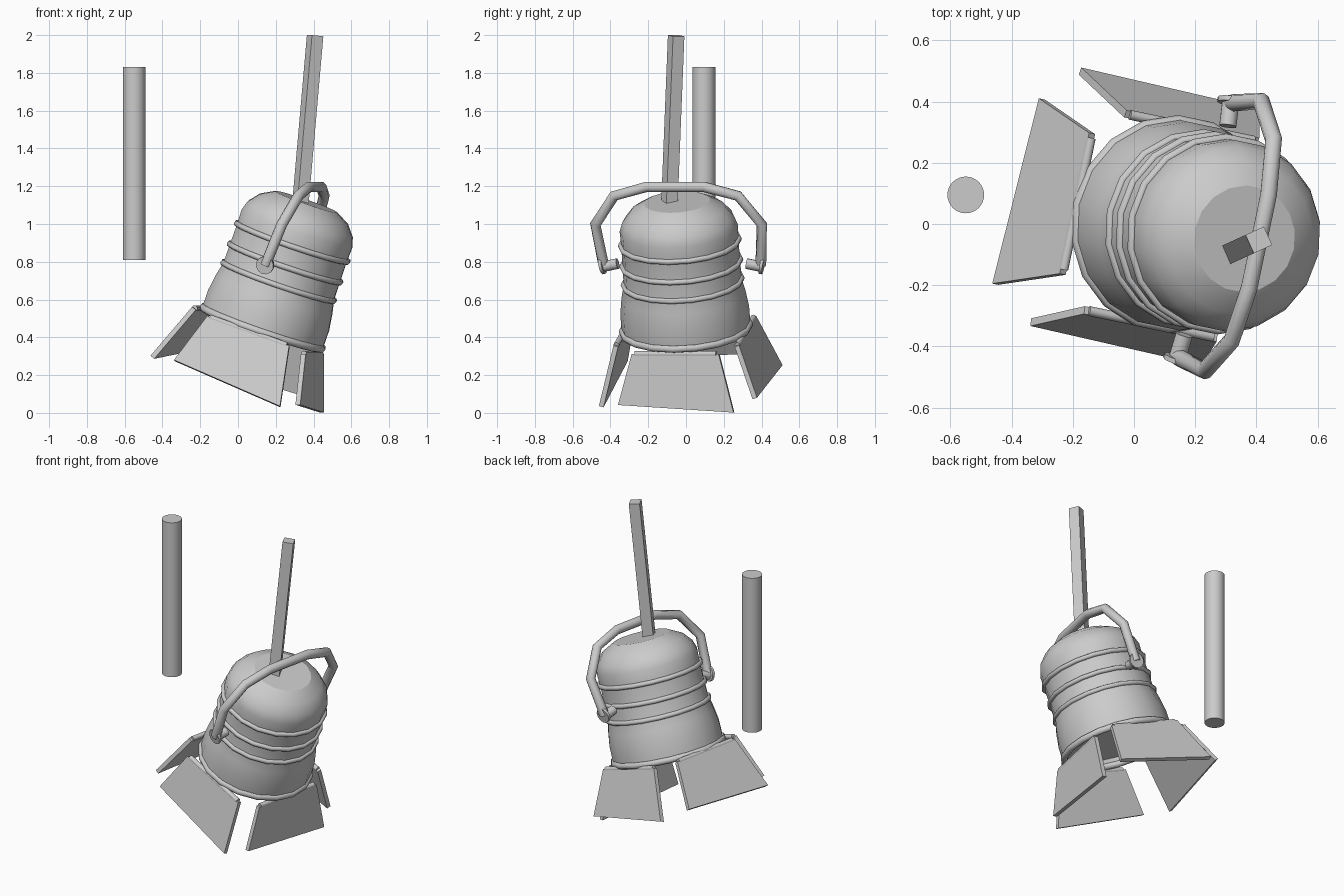
import bpy, bmesh, math
from mathutils import Matrix, Vector

cube = bpy.data.objects.get("Cube")
if cube:
    bpy.data.objects.remove(cube, do_unlink=True)

# One flat grey for everything
grey = bpy.data.materials.new("plain grey")
grey.use_nodes = True
colour = (0.6, 0.6, 0.6, 1)
grey.diffuse_color = colour
grey.node_tree.nodes["Principled BSDF"].inputs["Base Color"].default_value = colour


def rot(angle, axis):
    return Matrix.Rotation(math.radians(angle), 4, axis)


# Lamp frame: origin at the mouth of the housing, local z along its axis
YAW = rot(-11.8, 'Z')
LAMP = Matrix.Translation((0.13, 0, 0.45)) @ YAW @ rot(19.5, 'Y')
YOKE = Matrix.Translation((0.232, -0.02, 0.782)) @ YAW @ rot(23.5, 'Y')


def finish(obj, matrix, smooth=None):
    obj.data.materials.clear()
    obj.data.materials.append(grey)
    obj.matrix_world = matrix
    if smooth:
        bpy.ops.object.select_all(action='DESELECT')
        obj.select_set(True)
        bpy.context.view_layer.objects.active = obj
        bpy.ops.object.shade_smooth_by_angle(angle=math.radians(smooth))
    return obj


def from_bmesh(name, bm, matrix, smooth=None):
    bmesh.ops.recalc_face_normals(bm, faces=bm.faces)
    mesh = bpy.data.meshes.new(name)
    bm.to_mesh(mesh)
    bm.free()
    obj = bpy.data.objects.new(name, mesh)
    bpy.context.collection.objects.link(obj)
    return finish(obj, matrix, smooth)


def lathe(name, profile, matrix, sides=18, smooth=26):
    bm = bmesh.new()
    verts = [bm.verts.new((r, 0, z)) for r, z in profile]
    edges = [bm.edges.new(pair) for pair in zip(verts, verts[1:])]
    bmesh.ops.spin(bm, geom=verts + edges, axis=(0, 0, 1), cent=(0, 0, 0),
                   angle=math.tau, steps=sides, use_duplicate=False)
    bmesh.ops.remove_doubles(bm, verts=bm.verts, dist=0.0005)
    return from_bmesh(name, bm, matrix, smooth)


def rod(name, radius, length, matrix, sides=12):
    bm = bmesh.new()
    bmesh.ops.create_cone(bm, cap_ends=True, segments=sides,
                          radius1=radius, radius2=radius, depth=length)
    return from_bmesh(name, bm, matrix, 50)


def ring(name, radius, thickness, height):
    bpy.ops.mesh.primitive_torus_add(major_segments=18, minor_segments=8,
                                     major_radius=radius, minor_radius=thickness)
    obj = bpy.context.object
    obj.name = name
    return finish(obj, LAMP @ Matrix.Translation((0, 0, height)), 60)


# Housing: flared mouth, straight barrel and rounded top with a flat cap, recessed lens
lathe("housing", [(0, 0.04), (0.32, 0.04), (0.33, 0), (0.342, 0.02), (0.342, 0.1),
                  (0.329, 0.19), (0.313, 0.26), (0.311, 0.48), (0.314, 0.56),
                  (0.297, 0.61), (0.25, 0.667), (0.175, 0.708), (0, 0.708)], LAMP)
ring("mouth_rim", 0.336, 0.021, 0)
for i, height in enumerate((0.26, 0.365, 0.48)):
    ring(f"band_{i + 1}", 0.314, 0.015, height)


# Barn doors: skewed tapered slabs hinged below the rim, each with its own splay
def barn_door(name, turn, inner, outer, drop, top=0.02):
    hinge = Vector((inner, 0, -top))
    tip = Vector((outer, 0, -drop))
    slope = (tip - hinge).normalized()
    skew = slope * 0.02
    out = Vector((-slope.z, 0, slope.x)) * 0.013
    bm = bmesh.new()
    loops = []
    for side in (out, -out):
        loops.append([bm.verts.new(p + side + Vector((0, w, 0)))
                      for p, w in ((hinge, -0.235), (hinge, 0.235),
                                   (tip + skew, 0.312), (tip - skew, -0.312))])
    front, back = loops
    bm.faces.new(front)
    bm.faces.new(back[::-1])
    for i in range(4):
        j = (i + 1) % 4
        bm.faces.new((front[i], back[i], back[j], front[j]))
    place = LAMP @ rot(turn, 'Z')
    from_bmesh(name, bm, place)
    rod(name + "_hinge", 0.016, 0.44,
        place @ Matrix.Translation(hinge) @ rot(90, 'X'), 8)


barn_door("left_door", 0, 0.3, 0.383, 0.318, 0.04)
barn_door("back_door", 90, 0.32, 0.42, 0.305)
barn_door("right_door", 180, 0.338, 0.442, 0.305, 0.01)
barn_door("front_door", 270, 0.335, 0.415, 0.313)

# Yoke: a bent tube arching over the housing
half = [(0.425, 0), (0.45, 0.235), (0.335, 0.40), (0.155, 0.452)]
path = [(-y, z) for y, z in half] + half[::-1]
curve = bpy.data.curves.new("yoke", 'CURVE')
curve.dimensions = '3D'
curve.bevel_depth = 0.029
curve.bevel_resolution = 2
curve.use_fill_caps = True
spline = curve.splines.new('POLY')
spline.points.add(len(path) - 1)
for point, (y, z) in zip(spline.points, path):
    point.co = (0, y, z, 1)
yoke = bpy.data.objects.new("yoke", curve)
bpy.context.collection.objects.link(yoke)
bpy.ops.object.select_all(action='DESELECT')
yoke.select_set(True)
bpy.context.view_layer.objects.active = yoke
bpy.ops.object.convert(target='MESH')
finish(bpy.context.object, YOKE, 62)

# Short pivot pegs and thin washers at both yoke ends
for name, side in (("front", -1), ("back", 1)):
    turn = rot(90 - side * 12, 'X')
    rod(name + "_peg", 0.03, 0.085, YOKE @ Matrix.Translation((0, side * 0.39, 0)) @ turn, 8)
    rod(name + "_washer", 0.048, 0.016, YOKE @ Matrix.Translation((0, side * 0.432, 0)) @ turn)

# Square hanging pole, leaning slightly
bm = bmesh.new()
bmesh.ops.create_cube(bm, size=1)
bmesh.ops.scale(bm, vec=(0.066, 0.066, 0.9), verts=bm.verts)
from_bmesh("hanging_pole", bm,
           Matrix.Translation((0.369, -0.07, 1.549)) @ rot(24.5, 'Z') @ rot(5.5, 'Y'))

# Separate upright bar
rod("upright_bar", 0.06, 1.02, Matrix.Translation((-0.55, 0.095, 1.32)), 32)
